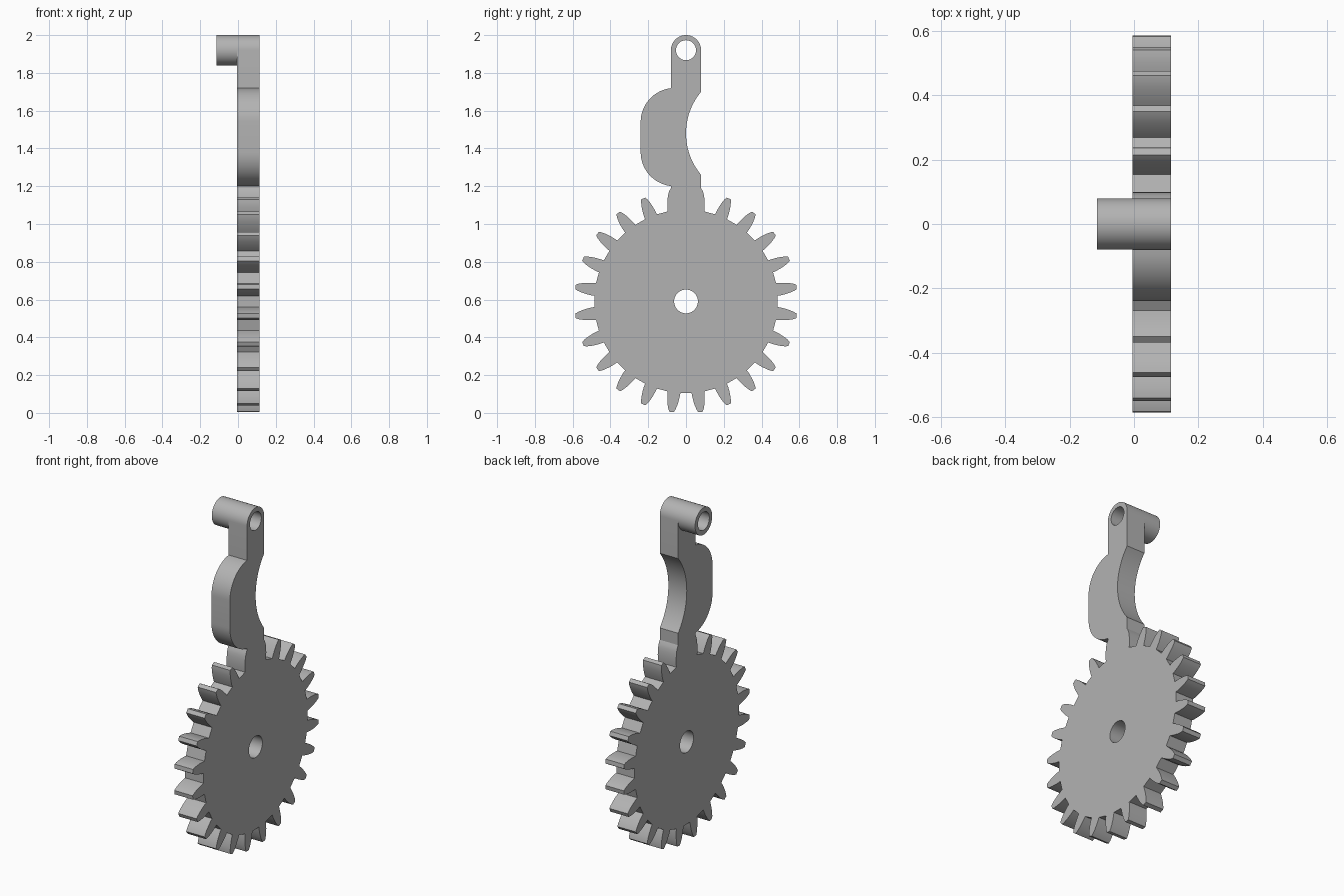
import bpy, bmesh, math

if "Cube" in bpy.data.objects:
    bpy.data.objects.remove(bpy.data.objects["Cube"], do_unlink=True)

GREY = (0.45, 0.45, 0.45, 1)
grey = bpy.data.materials.new("plain grey")
grey.use_nodes = True
grey.diffuse_color = GREY
grey.node_tree.nodes["Principled BSDF"].inputs["Base Color"].default_value = GREY

HUB = (0, 0.59)       # gear centre in (y, z)
PIN = (0, 1.92)       # centre of the eye at the top
ARM = 0.08            # half width of the arm
BACK, FRONT = -0.005, 0.115
TEETH = 24


def arc(centre, radius, start, end, steps):
    """Points on an arc, angles in degrees from +y towards +z."""
    angles = [math.radians(start + (end - start) * i / steps) for i in range(steps + 1)]
    return [(centre[0] + radius * math.cos(a), centre[1] + radius * math.sin(a)) for a in angles]


def circle(centre, radius, steps=48):
    return arc(centre, radius, 0, 360, steps)[:-1]


def plate(name, loops, x0, x1):
    """Fill outlines (with holes) in the y-z plane and extrude along x."""
    bm = bmesh.new()
    for loop in loops:
        verts = [bm.verts.new((x0, y, z)) for y, z in loop]
        for i, v in enumerate(verts):
            bm.edges.new((verts[i - 1], v))
    bmesh.ops.triangle_fill(bm, edges=bm.edges[:], use_beauty=True)
    cap = bmesh.ops.extrude_face_region(bm, geom=bm.faces[:], use_keep_orig=True)
    for v in cap["geom"]:
        if isinstance(v, bmesh.types.BMVert):
            v.co.x = x1
    bmesh.ops.recalc_face_normals(bm, faces=bm.faces[:])
    mesh = bpy.data.meshes.new(name)
    bm.to_mesh(mesh)
    bm.free()
    mesh.materials.append(grey)
    obj = bpy.data.objects.new(name, mesh)
    bpy.context.collection.objects.link(obj)
    bpy.ops.object.select_all(action="DESELECT")
    obj.select_set(True)
    bpy.context.view_layer.objects.active = obj
    bpy.ops.object.shade_smooth_by_angle(angle=math.radians(25))
    return obj


# Gear tooth flank: (radius, half width) from root to tip
FLANK = [(0.485, 0.034), (0.505, 0.033), (0.53, 0.030), (0.555, 0.025), (0.575, 0.019), (0.59, 0.012)]


def flank(angle, side):
    a = math.radians(angle)
    return [(HUB[0] + r * math.cos(a) - side * w * math.sin(a),
             HUB[1] + r * math.sin(a) + side * w * math.cos(a)) for r, w in FLANK]


# Teeth run counter-clockwise from left of the arm round to its right
pitch = 360 / TEETH
first = 90 + pitch / 2
outline = flank(first, 1)[::-1]
for k in range(1, TEETH - 1):
    outline += flank(first + k * pitch, -1) + flank(first + k * pitch, 1)[::-1]
outline += flank(first + (TEETH - 1) * pitch, -1)

# Arm: right edge with concave scoop, round head, left edge with rounded bulge
scoop = 0.3425
half = math.degrees(math.asin(0.22 / scoop))
outline += [(ARM, 1.19)]
outline += arc((scoop, 1.48), scoop, 180 + half, 180 - half, 24)
outline += arc(PIN, ARM, 0, 180, 24)
outline += arc((-0.06, 1.54), 0.18, 96.4, 180, 16)
outline += arc((-0.06, 1.38), 0.18, 180, 263.6, 16)
outline += [(-ARM, 1.19)]

plate("gear_with_arm", [outline, circle(HUB, 0.063), circle(PIN, 0.053)], BACK, FRONT)

# Hollow boss on the side of the arm head
plate("pin_boss", [circle(PIN, ARM), circle(PIN, 0.053)], -0.115, BACK)
